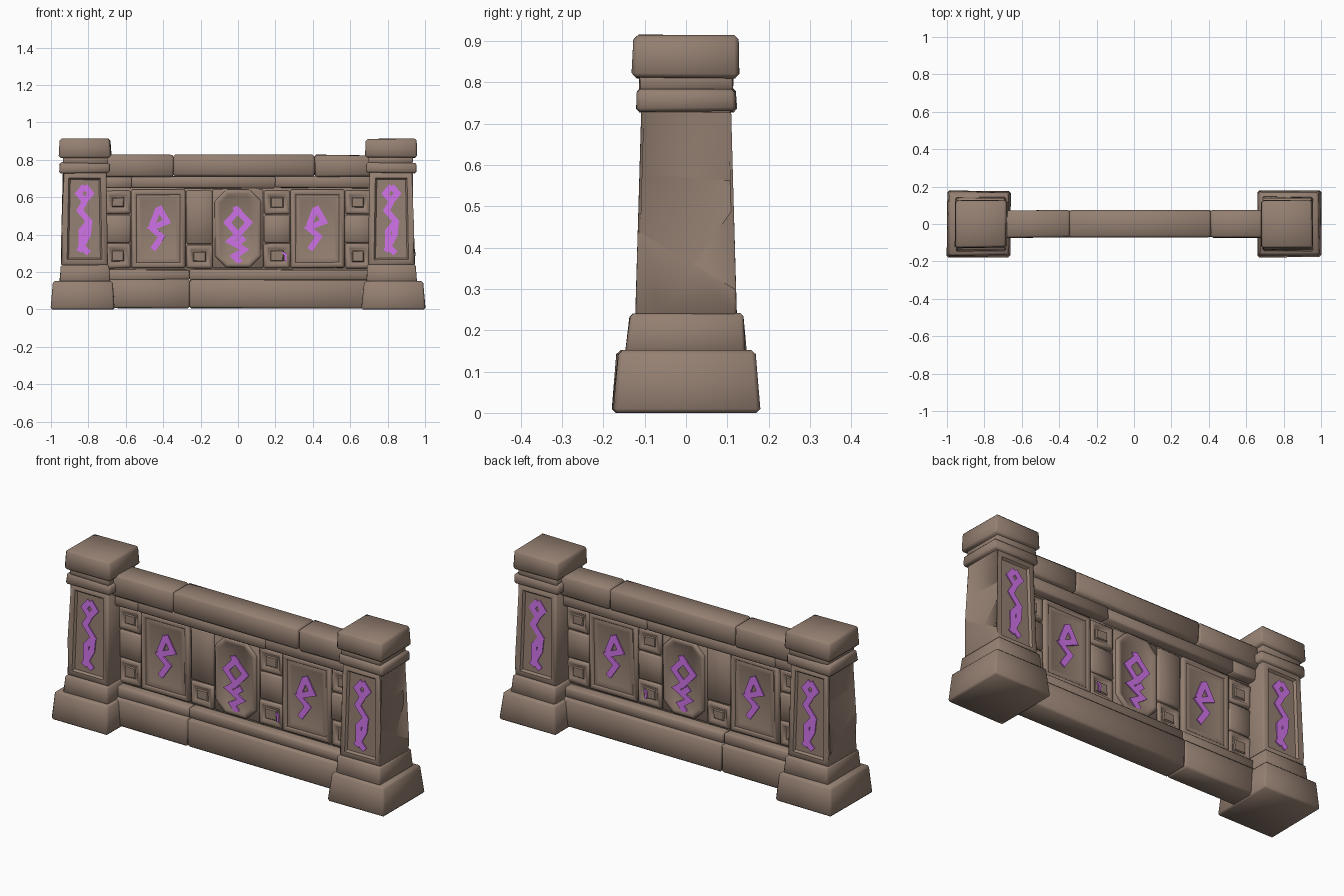
import bpy, bmesh, math, random
from mathutils import Vector

random.seed(4)
cube = bpy.data.objects.get("Cube")
if cube:
    bpy.data.objects.remove(cube, do_unlink=True)


def material(name, rgb):
    m = bpy.data.materials.new(name)
    m.use_nodes = True
    m.diffuse_color = (*rgb, 1)
    m.node_tree.nodes["Principled BSDF"].inputs["Base Color"].default_value = (*rgb, 1)
    return m


STONE = material("brown stone", (0.30, 0.215, 0.167))
GLOW = material("purple glow", (0.66, 0.18, 0.85))


def finish(bm, name, mat, smooth=True):
    bmesh.ops.recalc_face_normals(bm, faces=bm.faces)
    mesh = bpy.data.meshes.new(name)
    bm.to_mesh(mesh)
    bm.free()
    mesh.materials.append(mat)
    ob = bpy.data.objects.new(name, mesh)
    bpy.context.collection.objects.link(ob)
    if smooth:
        bpy.ops.object.select_all(action='DESELECT')
        ob.select_set(True)
        bpy.context.view_layer.objects.active = ob
        bpy.ops.object.shade_smooth_by_angle(angle=math.radians(50))


def chip_side(bm, s):
    """Chisel the outward side of a pillar shaft into uneven facets."""
    cuts = [((0, 0, .57), (0, .08, 1), -.02),
            ((0, 0, .37), (0, .6, 1), .008),
            ((0, .02, .36), (0, 1, -.7), -.008)]
    for co, no, push in cuts:
        faces = [f for f in bm.faces if f.normal.x * s > .8 and f.calc_center_median().x * s > .9]
        geom = set(faces)
        for f in faces:
            geom.update(f.edges, f.verts)
        cut = bmesh.ops.bisect_plane(bm, geom=list(geom), plane_co=co, plane_no=no)["geom_cut"]
        for g in cut:
            if isinstance(g, bmesh.types.BMVert) and .28 < g.co.z < .70:
                g.co.x += s * push
            elif isinstance(g, bmesh.types.BMEdge):
                g.smooth = False
        bm.normal_update()


def block(name, cx, hx, hy, z0, z1, top=(1, 1), bevel=.01, jitter=.003,
          corner=0, insets=(), chip=0):
    """Hewn stone; insets are (width, depth) steps cut in front and back."""
    bm = bmesh.new()
    bmesh.ops.create_cube(bm, size=2)
    for v in bm.verts:
        up = v.co.z > 0
        k = top if up else (1, 1)
        j = [random.uniform(-jitter, jitter) for _ in range(3)]
        v.co = (cx + v.co.x * hx * k[0] + j[0], v.co.y * hy * k[1] + j[1],
                z1 if up else z0)
        if z0 > 0:
            v.co.z += j[2]
    if corner:
        edges = [e for e in bm.edges if abs(e.verts[0].co.y - e.verts[1].co.y) > hy]
        bmesh.ops.bevel(bm, geom=edges, offset=corner, segments=1, affect='EDGES')
    bm.normal_update()
    bmesh.ops.bevel(bm, geom=[e for e in bm.edges if e.calc_face_angle(0) > .7],
                    offset=bevel, segments=1, affect='EDGES')
    bm.normal_update()
    panels = [f for f in bm.faces if abs(f.normal.y) > .9]
    for width, depth in insets:
        for f in panels:
            bmesh.ops.inset_individual(bm, faces=[f], thickness=width, depth=depth)
    if chip:
        bm.normal_update()
        chip_side(bm, chip)
    finish(bm, name, STONE)


def rune(name, cx, strokes, y_at, width=.016):
    """Mitred ribbons on both faces, turned half round for the back."""
    bm = bmesh.new()
    for side in (-1, 1):
        for pts in strokes:
            p = [Vector(q) for q in pts]
            rings = []
            for i, q in enumerate(p):
                a = (q - p[i - 1]).normalized() if i else None
                b = (p[i + 1] - q).normalized() if i < len(p) - 1 else None
                a, b = a or b, b or a
                n = Vector((-a.y - b.y, a.x + b.x))
                n = n.normalized() if n.length > .01 else Vector((-a.y, a.x))
                w = width / max(.6, abs(n.dot(Vector((-a.y, a.x)))))
                ring = []
                for sgn, lift in ((1, .006), (-1, .006), (-1, -.002), (1, -.002)):
                    c = q + n * w * sgn
                    ring.append(bm.verts.new((cx - side * c.x, side * (y_at(c.y) + lift), c.y)))
                rings.append(ring)
            for r, t in zip(rings, rings[1:]):
                for k in range(4):
                    bm.faces.new((r[k], r[k - 1], t[k - 1], t[k]))
            bm.faces.new(rings[0])
            bm.faces.new(rings[-1])
    finish(bm, name, GLOW, smooth=False)


# Pillars
pillar_rune = [
    [(0, .66), (-.033, .62), (0, .58), (.033, .62), (0, .66)],
    [(0, .575), (-.026, .53), (.024, .47), (-.018, .42), (-.018, .34), (.022, .30)],
    [(.024, .47), (.018, .40), (-.03, .31)],
]
for s, label in ((-1, "right"), (1, "left")):
    block(label + "_pillar_base", s * .83, .171, .178, 0, .152, (.92, .93), .01)
    block(label + "_pillar_plinth", s * .82, .135, .145, .145, .24, (.95, .94), .007)
    block(label + "_pillar_shaft", s * .82, .125, .123, .235, .735, (.93, .88), .007,
          .001, insets=((.035, 0), (.012, -.012)), chip=s)
    block(label + "_pillar_collar", s * .82, .135, .122, .73, .786, (.98, .96), .009)
    block(label + "_pillar_neck", s * .815, .118, .112, .78, .82, bevel=.004)
    block(label + "_pillar_cap", s * .818, .14, .13, .812, .913, (.96, .96), .011)
    rune(label + "_pillar_rune", s * .82, pillar_rune, lambda z: .111 - (z - .235) * .03)


# Rails, each laid as a row of stones
def course(name, breaks, hy, z0, z1, bevel):
    for i, (a, b) in enumerate(zip(breaks, breaks[1:])):
        block(f"{name}_{i + 1}", (a + b) / 2, (b - a) / 2 + .001, hy, z0, z1, bevel=bevel)


course("bottom_rail", (-.72, -.26, .72), .071, .005, .16, .011)
course("bottom_ledge", (-.72, -.26, .72), .053, .155, .212, .007)
course("top_rail", (-.74, -.345, .41, .74), .073, .71, .826, .012)
course("under_rail", (-.74, -.57, .2, .74), .052, .65, .712, .007)
block("infill_core", 0, .72, .004, .2, .655, bevel=.001, jitter=0)

# Large framed panels with a zigzag rune, set well back from the rails
bolt = [[(-.005, .55), (.04, .47), (-.042, .435), (.012, .39), (-.035, .32)],
        [(-.005, .54), (-.042, .445)]]
for s, label in ((-1, "right"), (1, "left")):
    block(label + "_panel", s * .425, .145, .023, .222, .642, jitter=.002, bevel=.008,
          insets=((.02, 0), (.01, -.007), (.014, .003), (.022, -.006)))
    rune(label + "_panel_rune", s * .42, bolt, lambda z: .014)

# Eight-sided centre panel
block("centre_backing", 0, .135, .013, .222, .642, jitter=.001, bevel=.005)
block("centre_panel", 0, .124, .026, .225, .64, corner=.06, bevel=.007, jitter=.001,
      insets=((.016, 0), (.014, -.009)))
rune("centre_rune", 0, [
    [(-.015, .55), (-.01, .535), (.058, .465), (0, .40), (-.058, .465), (.012, .54)],
    [(0, .40), (-.045, .365), (.035, .32), (-.02, .285), (.012, .25)],
    [(.035, .385), (-.005, .35)],
], lambda z: .018)

# Small stones between the panels, some carved with a square knob
carved = ((.018, 0), (.01, -.008), (.012, 0), (.006, .006))
rows = [(.222, .352, carved), (.356, .505, ()), (.51, .635, carved)]
tall = [(.222, .345, carved), (.35, .638, ())]
for col, (a, b, stones) in enumerate(((-.71, -.574, rows), (-.275, -.138, tall),
                                      (.138, .278, rows), (.572, .71, rows))):
    for row, (z0, z1, steps) in enumerate(stones):
        block(f"filler_stone_{col + 1}_{row + 1}", (a + b) / 2, (b - a) / 2, .017,
              z0, z1, bevel=.008, jitter=.003, insets=steps)

# Purple chip set in one small stone
rune("filler_rune", .24, [[(0, .305), (.015, .29), (.012, .26)]], lambda z: .016, .006)
